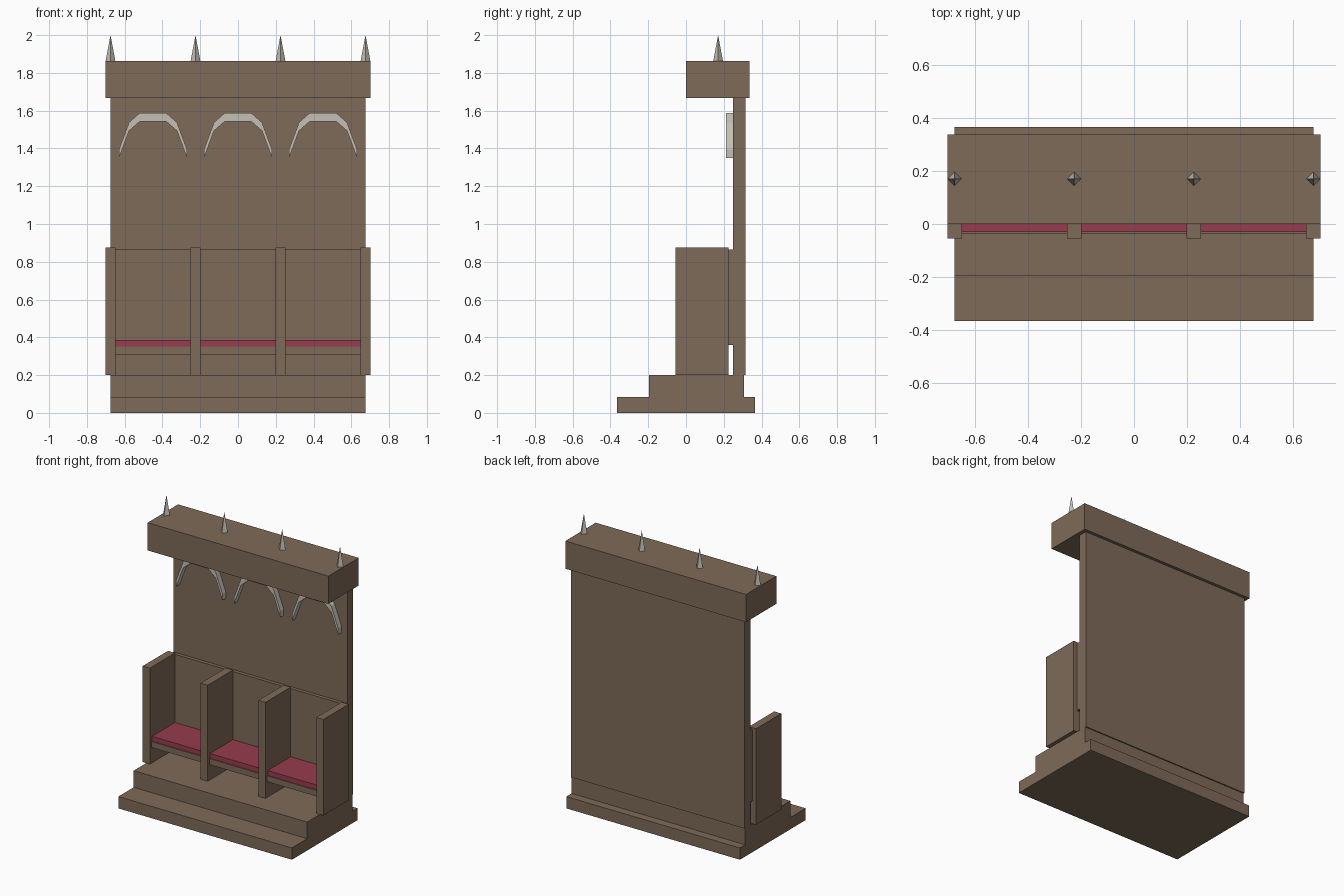
import bpy
import bmesh
from math import pi

cube = bpy.data.objects.get("Cube")
if cube:
    bpy.data.objects.remove(cube, do_unlink=True)


def material(name, rgb):
    mat = bpy.data.materials.new(name)
    mat.use_nodes = True
    mat.diffuse_color = (*rgb, 1)
    mat.node_tree.nodes["Principled BSDF"].inputs["Base Color"].default_value = (*rgb, 1)
    return mat


wood = material("brown wood", (0.21, 0.145, 0.10))
cloth = material("red cloth", (0.31, 0.045, 0.075))
stone = material("pale grey", (0.56, 0.53, 0.46))


def add_object(name, bm, mat):
    bmesh.ops.recalc_face_normals(bm, faces=bm.faces)
    mesh = bpy.data.meshes.new(name)
    bm.to_mesh(mesh)
    bm.free()
    mesh.materials.append(mat)
    obj = bpy.data.objects.new(name, mesh)
    bpy.context.collection.objects.link(obj)
    return obj


def box(name, x, y, z, mat=wood):
    """Box from its (min, max) range on each axis."""
    bm = bmesh.new()
    bmesh.ops.create_cube(bm, size=1)
    for v in bm.verts:
        for axis, (low, high) in enumerate((x, y, z)):
            v.co[axis] = high if v.co[axis] > 0 else low
    return add_object(name, bm, mat)


def arch(name, cx):
    """Faceted band of even height, standing out from the wall."""
    half = [(0.18, 1.395), (0.127, 1.538), (0.07, 1.588)]
    top = [(-x, z) for x, z in half] + half[::-1]
    outline = top + [(x, z - 0.045) for x, z in reversed(top)]
    bm = bmesh.new()
    count = len(top)
    front = [bm.verts.new((cx + x, 0.212, z)) for x, z in outline]
    back = [bm.verts.new((cx + x, 0.25, z)) for x, z in outline]
    total = len(outline)
    for ring in (front, back):
        for i in range(count - 1):
            bm.faces.new((ring[i], ring[i + 1], ring[total - 2 - i], ring[total - 1 - i]))
    for i in range(total):
        j = (i + 1) % total
        bm.faces.new((front[i], front[j], back[j], back[i]))
    return add_object(name, bm, stone)


def spike(name, x):
    bm = bmesh.new()
    bmesh.ops.create_cone(bm, cap_ends=True, segments=4, radius1=0.026, radius2=0, depth=0.138)
    obj = add_object(name, bm, stone)
    obj.location = (x, 0.17, 1.931)
    return obj


# Stepped base
box("lower_step", (-0.675, 0.675), (-0.365, 0.365), (0, 0.083))
box("upper_step", (-0.675, 0.675), (-0.195, 0.307), (0.083, 0.2))

# Wall, backrest and canopy
box("back_wall", (-0.675, 0.675), (0.25, 0.315), (0.2, 1.668))
box("backrest", (-0.675, 0.675), (0.225, 0.25), (0.36, 0.865))
box("canopy", (-0.7025, 0.7025), (0, 0.337), (1.667, 1.862))

# Dividers with a spike above each
for i in range(4):
    x = -0.675 + 0.45 * i
    box(f"divider_{i + 1}", (x - 0.0275, x + 0.0275), (-0.055, 0.225), (0.2, 0.875))
    spike(f"spike_{i + 1}", x)

# Seats with a cushion and an arch above each
for i in range(3):
    x = -0.45 + 0.45 * i
    span = (x - 0.1975, x + 0.1975)
    box(f"seat_board_{i + 1}", span, (-0.037, 0.225), (0.31, 0.352))
    box(f"cushion_{i + 1}", span, (-0.03, 0.225), (0.352, 0.386), cloth)
    arch(f"arch_{i + 1}", x)
